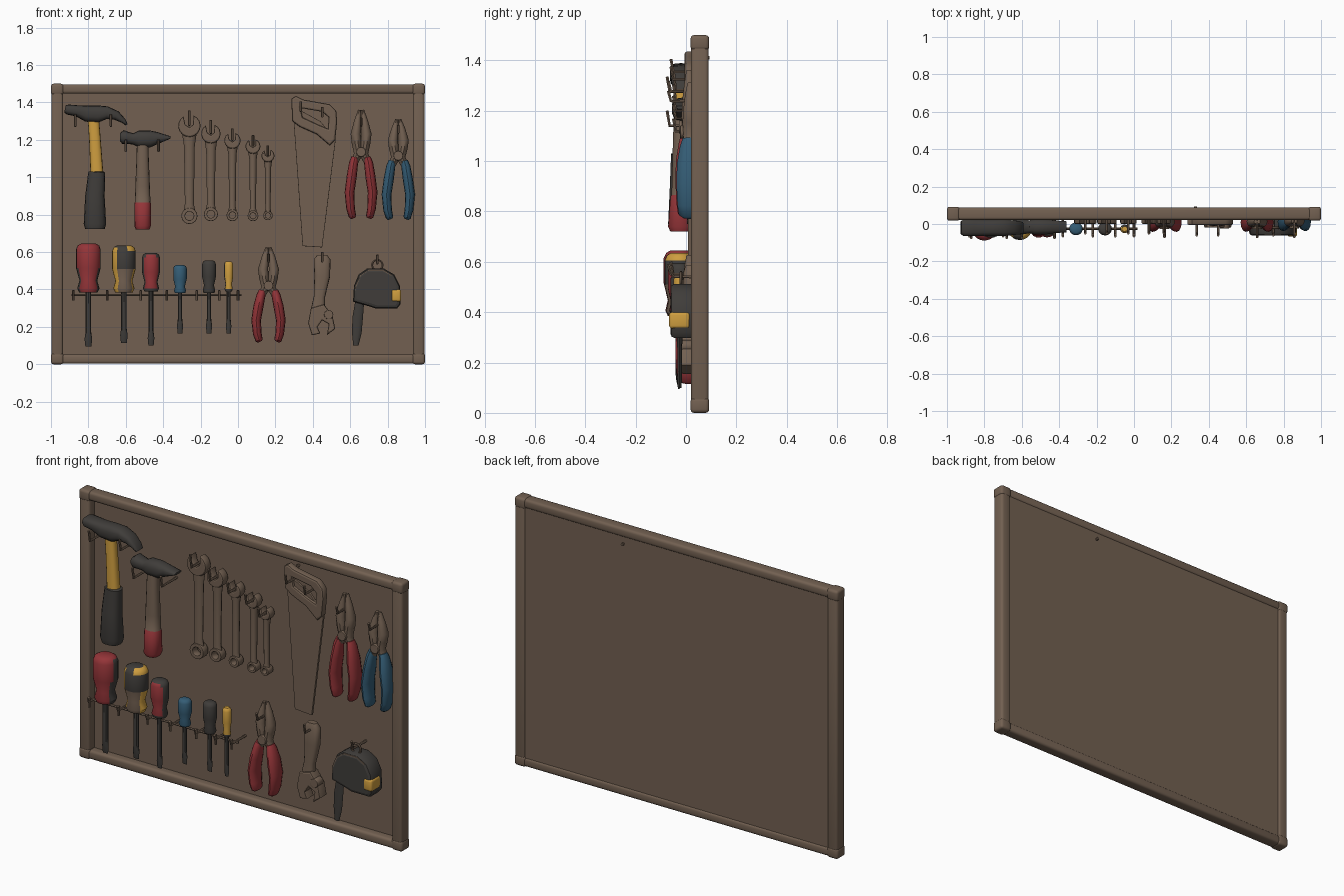
import bpy, bmesh, math
from mathutils import Vector


def colour(name, r, g, b):
    m = bpy.data.materials.new(name)
    m.diffuse_color = (r, g, b, 1)
    return m


BROWN = colour("brown", 0.17, 0.118, 0.083)
DARK = colour("charcoal", 0.05, 0.046, 0.042)
RED = colour("red", 0.30, 0.035, 0.04)
YELLOW = colour("yellow", 0.62, 0.34, 0.05)
BLUE = colour("blue", 0.035, 0.11, 0.18)
PANEL_Y = 0.066


def finish(ob, mats, rule=None):
    ob.data.materials.clear()
    for m in mats:
        ob.data.materials.append(m)
    for p in ob.data.polygons:
        p.material_index = rule(p) if rule else 0
    bpy.ops.object.select_all(action='DESELECT')
    ob.select_set(True)
    bpy.context.view_layer.objects.active = ob
    bpy.ops.object.shade_smooth_by_angle(angle=math.radians(40))
    return ob


def from_bmesh(name, bm, mats, rule=None):
    bmesh.ops.recalc_face_normals(bm, faces=bm.faces)
    me = bpy.data.meshes.new(name)
    bm.to_mesh(me)
    bm.free()
    ob = bpy.data.objects.new(name, me)
    bpy.context.collection.objects.link(ob)
    return finish(ob, mats, rule)


def box(name, lo, hi, mat, bevel=0.0):
    bm = bmesh.new()
    bmesh.ops.create_cube(bm, size=1)
    for v in bm.verts:
        v.co = [lo[i] + (v.co[i] + 0.5) * (hi[i] - lo[i]) for i in range(3)]
    if bevel:
        bmesh.ops.bevel(bm, geom=bm.edges[:], offset=bevel, segments=3, profile=0.5, affect='EDGES')
    return from_bmesh(name, bm, [mat])


def loft(name, stations, mats, y=-0.02, n=14, power=1.0, rule=None):
    """Oval rings (x, z, half width, half depth) swept along a path in the xz plane."""
    bm = bmesh.new()
    rings = []
    for i, (x, z, w, d) in enumerate(stations):
        a, b = stations[max(i - 1, 0)], stations[min(i + 1, len(stations) - 1)]
        t = Vector((b[0] - a[0], b[1] - a[1])).normalized()
        ring = []
        for k in range(n):
            c, s = math.cos(k * math.tau / n), math.sin(k * math.tau / n)
            u = w * math.copysign(abs(c) ** power, c)
            v = d * math.copysign(abs(s) ** power, s)
            ring.append(bm.verts.new((x - t.y * u, y + v, z + t.x * u)))
        rings.append(ring)
    for r, q in zip(rings, rings[1:]):
        for k in range(n):
            bm.faces.new((r[k], r[(k + 1) % n], q[(k + 1) % n], q[k]))
    bm.faces.new(rings[0])
    bm.faces.new(rings[-1])
    return from_bmesh(name, bm, mats, rule)


def to_mesh(name, cu, mat):
    ob = bpy.data.objects.new(name, cu)
    bpy.context.collection.objects.link(ob)
    bpy.ops.object.select_all(action='DESELECT')
    ob.select_set(True)
    bpy.context.view_layer.objects.active = ob
    bpy.ops.object.convert(target='MESH')
    return finish(bpy.context.view_layer.objects.active, [mat])


def plate(name, loops, y0, y1, mat, bevel=0.005):
    """Filled outline (later loops are holes) in the xz plane, from y0 to y1."""
    cu = bpy.data.curves.new(name, 'CURVE')
    cu.dimensions, cu.fill_mode = '2D', 'BOTH'
    cu.extrude = (y1 - y0) / 2 - bevel
    cu.bevel_depth, cu.offset, cu.bevel_resolution = bevel, -bevel, 1
    for pts in loops:
        sp = cu.splines.new('POLY')
        sp.points.add(len(pts) - 1)
        for p, (x, z) in zip(sp.points, pts):
            p.co = (x, z, 0, 1)
        sp.use_cyclic_u = True
    ob = to_mesh(name, cu, mat)
    ob.rotation_euler.x = math.pi / 2
    ob.location.y = (y0 + y1) / 2
    return ob


def tube(name, pts, r, mat, closed=False):
    cu = bpy.data.curves.new(name, 'CURVE')
    cu.dimensions, cu.bevel_depth, cu.bevel_resolution, cu.use_fill_caps = '3D', r, 1, True
    sp = cu.splines.new('POLY')
    sp.points.add(len(pts) - 1)
    for p, co in zip(sp.points, pts):
        p.co = (*co, 1)
    sp.use_cyclic_u = closed
    return to_mesh(name, cu, mat)


def peg(x, z, reach=-0.05, rise=0.045):
    tube("hook", [(x, PANEL_Y + 0.01, z), (x, reach, z), (x, reach - 0.01, z + rise)], 0.007, BROWN)


def circle(x, z, r, n=16, a0=0, a1=360):
    angles = [math.radians(a0 + (a1 - a0) * i / n) for i in range(n if a1 - a0 == 360 else n + 1)]
    return [(x + r * math.cos(a), z + r * math.sin(a)) for a in angles]


# Board and rounded frame
box("back_panel", (-0.96, PANEL_Y, 0.03), (0.96, 0.082, 1.47), BROWN)
for s in (-1, 1):
    a, b = sorted((s * 0.935, s * 0.997))
    box("side_rail", (a, 0.02, 0.03), (b, 0.09, 1.47), BROWN, 0.014)
    a, b = sorted((s * 0.932, s))
    for z in (0, 1.44):
        box("corner_cap", (a, 0.018, z), (b, 0.092, z + 0.06), BROWN, 0.014)
for z in (0.003, 1.447):
    box("cross_rail", (-0.96, 0.022, z), (0.96, 0.088, z + 0.05), BROWN, 0.014)
tube("back_pin", [(0.33, 0.05, 1.41), (0.33, 0.094, 1.41)], 0.008, BROWN)

# Claw hammer
loft("claw_hammer_handle", [(-0.775, 1.34, 0.03, 0.025), (-0.765, 1.2, 0.031, 0.027), (-0.755, 1.03, 0.034, 0.03),
     (-0.755, 1.028, 0.045, 0.04), (-0.765, 0.9, 0.052, 0.045), (-0.765, 0.75, 0.06, 0.052),
     (-0.765, 0.722, 0.052, 0.045)], [YELLOW, DARK], power=0.8, rule=lambda p: int(p.center.z < 1.035))
loft("claw_hammer_head", [(-0.925, 1.365, 0.02, 0.035), (-0.91, 1.362, 0.027, 0.045), (-0.86, 1.355, 0.03, 0.045),
     (-0.81, 1.34, 0.043, 0.045), (-0.75, 1.338, 0.046, 0.045), (-0.70, 1.345, 0.034, 0.045),
     (-0.65, 1.33, 0.025, 0.04), (-0.61, 1.3, 0.013, 0.035), (-0.595, 1.28, 0.006, 0.03)], [DARK], power=0.7)
for x in (-0.87, -0.68):
    peg(x, 1.275, -0.065, 0.06)

# Second hammer
loft("small_hammer_handle", [(-0.51, 1.2, 0.03, 0.025), (-0.51, 1.1, 0.033, 0.03), (-0.51, 0.95, 0.039, 0.034),
     (-0.51, 0.865, 0.042, 0.036), (-0.51, 0.86, 0.044, 0.04), (-0.51, 0.74, 0.044, 0.05),
     (-0.51, 0.72, 0.036, 0.04)], [BROWN, RED], y=-0.022, power=0.85, rule=lambda p: int(p.center.z < 0.864))
loft("small_hammer_head", [(-0.63, 1.215, 0.022, 0.035), (-0.615, 1.215, 0.037, 0.042), (-0.59, 1.21, 0.032, 0.04),
     (-0.56, 1.205, 0.03, 0.035), (-0.53, 1.205, 0.045, 0.042), (-0.47, 1.205, 0.045, 0.042),
     (-0.43, 1.21, 0.032, 0.035), (-0.36, 1.213, 0.006, 0.03)], [DARK], y=-0.015, power=0.8)
for x in (-0.6, -0.425):
    peg(x, 1.14, -0.065, 0.06)

# Graduated combination wrenches: x, top, bottom, head radius
for x, top, low, r in ((-0.26, 1.335, 0.75, 0.06), (-0.145, 1.285, 0.765, 0.052), (-0.03, 1.24, 0.765, 0.044),
                       (0.08, 1.205, 0.765, 0.04), (0.16, 1.15, 0.77, 0.035)):
    hz, q = top - r, r * 0.72
    jaw = circle(x, hz, r, 14, 122, 428) + [(x + 0.32 * r, hz + 0.1 * r), (x, hz - 0.15 * r), (x - 0.36 * r, hz + 0.1 * r)]
    plate("wrench_jaw", [jaw], 0.0, 0.05, BROWN, 0.008)
    loft("wrench_shaft", [(x, hz - r * 0.6, r * 0.66, 0.02), (x, hz - 1.8 * r, r * 0.48, 0.018),
         (x, low + 2.5 * q, r * 0.4, 0.017), (x, low + 1.6 * q, r * 0.52, 0.018)], [BROWN], y=0.026, n=10)
    plate("wrench_ring", [circle(x, low + q, q), circle(x, low + q, q * 0.55, 10)], 0.003, 0.05, BROWN, 0.004)
    peg(x, hz + 0.1 * r, -0.04, r + 0.015)

# Hand saw
plate("saw_blade", [[(0.292, 1.38), (0.345, 0.632), (0.45, 0.625), (0.522, 1.2), (0.44, 1.3)]], 0.008, 0.022, BROWN, 0.002)
plate("saw_handle", [[(0.285, 1.42), (0.31, 1.435), (0.35, 1.415), (0.49, 1.39), (0.525, 1.355), (0.53, 1.3),
                      (0.52, 1.2), (0.49, 1.17), (0.42, 1.23), (0.33, 1.27), (0.29, 1.3)],
                     [(0.335, 1.37), (0.45, 1.35), (0.485, 1.32), (0.48, 1.26), (0.43, 1.28), (0.345, 1.32)]],
      -0.006, 0.036, BROWN, 0.01)
for x, z in ((0.335, 1.355), (0.45, 1.325)):
    peg(x, z, -0.05, 0.05)


# Pliers: centre x, tip, pivot, handle end, half spread, colour
def pliers(name, x, tip, piv, low, spread, mat, y):
    h, g = tip - piv, piv - low
    for s in (-1, 1):
        loft(name + "_jaw", [(x + s * 0.008, tip, 0.008, 0.012), (x + s * 0.018, tip - 0.25 * h, 0.019, 0.022),
             (x + s * 0.029, tip - 0.55 * h, 0.027, 0.03), (x + s * 0.024, tip - 0.75 * h, 0.026, 0.032),
             (x + s * 0.014, piv, 0.024, 0.03), (x + s * 0.034, piv - 0.12 * g, 0.02, 0.026)], [BROWN], y=y + 0.005, n=10)
        loft(name + "_grip", [(x + s * 0.032, piv - 0.05 * g, 0.019, 0.026), (x + s * 0.04, piv - 0.14 * g, 0.024, 0.036),
             (x + s * (spread - 0.012), piv - 0.35 * g, 0.027, 0.048), (x + s * spread, piv - 0.6 * g, 0.026, 0.05),
             (x + s * (spread - 0.006), piv - 0.85 * g, 0.023, 0.046), (x + s * (spread - 0.016), piv - 0.97 * g, 0.02, 0.04),
             (x + s * (spread - 0.02), low, 0.012, 0.025)], [mat], y=y, n=12)
    plate(name + "_pivot", [circle(x, piv + 0.01, 0.026, 12)], y - 0.036, y, BROWN, 0.004)
    peg(x, tip - 0.35 * h, -0.06, 0.04)


pliers("red_pliers", 0.658, 1.36, 1.125, 0.78, 0.062, RED, 0.008)
pliers("blue_pliers", 0.857, 1.31, 1.105, 0.775, 0.063, BLUE, 0.012)
pliers("long_red_pliers", 0.163, 0.625, 0.41, 0.12, 0.066, RED, 0.008)

# Screwdriver rack
tube("rack_bar", [(-0.89, -0.025, 0.37), (0.02, -0.025, 0.37)], 0.006, BROWN)
for x in (-0.88, -0.70, -0.52, -0.38, -0.22, -0.1, 0.0):
    tube("rack_arm", [(x, PANEL_Y, 0.37), (x, -0.06, 0.37), (x, -0.065, 0.395)], 0.007, BROWN)
    tube("rack_stop", [(x, -0.055, 0.34), (x, -0.055, 0.395)], 0.007, BROWN)


# Screwdriver handle patterns, chosen by face direction and height
def red_strip(p):
    return int(p.normal.y < -0.6 or (p.center.z > 0.5 and p.normal.y < -0.3) or p.center.z > 0.63)


def yellow_patches(p):
    n, z = p.normal, p.center.z
    if n.x < -0.5 or (n.x > 0.7 and z < 0.48) or (z > 0.615 and n.x > 0.2):
        return 1
    return 2 if z < 0.5 and n.y < -0.6 else 0


def red_front(p):
    return int(p.normal.y < -0.7 and p.center.z > 0.42)


def yellow_top(p):
    return int(p.normal.y < 0.4 and p.center.z > 0.41 and p.normal.x > -0.85)


# Screwdrivers: x, handle top, handle bottom, blade tip, radius, colours, face rule
for x, top, low, tip, r, mats, rule in (
        (-0.80, 0.645, 0.385, 0.095, 0.066, [DARK, RED], red_strip),
        (-0.61, 0.635, 0.385, 0.115, 0.063, [DARK, YELLOW, BROWN], yellow_patches),
        (-0.465, 0.595, 0.39, 0.1, 0.048, [DARK, RED], red_front),
        (-0.31, 0.53, 0.38, 0.165, 0.036, [BLUE], None),
        (-0.155, 0.555, 0.38, 0.165, 0.037, [DARK], None),
        (-0.05, 0.55, 0.39, 0.165, 0.024, [DARK, YELLOW], yellow_top)):
    h = top - low
    loft("screwdriver_handle", [(x, top, r * 0.6, r * 0.55), (x, top - 0.04 * h, r * 0.88, r * 0.8),
         (x, top - 0.12 * h, r, r * 0.95), (x, top - 0.5 * h, r, r * 0.95), (x, top - 0.76 * h, r * 0.72, r * 0.7),
         (x, low + 0.08 * h, r * 0.9, r * 0.85), (x, low, r * 0.75, r * 0.7)], mats, y=-0.026, n=20, rule=rule)
    s = 0.008 + r * 0.1
    loft("screwdriver_blade", [(x, low + 0.01, s, s), (x, tip + 0.08, s, s), (x, tip + 0.04, s * 1.4, s * 0.8),
         (x, tip, s * 1.1, 0.003)], [DARK], y=-0.028, n=8)

# Adjustable wrench
loft("adjustable_handle", [(0.45, 0.585, 0.026, 0.018), (0.45, 0.56, 0.045, 0.026), (0.45, 0.47, 0.042, 0.028),
     (0.435, 0.36, 0.03, 0.024), (0.425, 0.27, 0.04, 0.028)], [BROWN], y=0.016, power=0.7)
plate("adjustable_jaw", [[(0.39, 0.3), (0.46, 0.32), (0.505, 0.26), (0.52, 0.19), (0.475, 0.155), (0.485, 0.215),
                          (0.45, 0.235), (0.425, 0.2), (0.44, 0.165), (0.395, 0.155), (0.375, 0.22)]],
      -0.02, 0.045, BROWN, 0.008)
plate("adjustable_screw", [circle(0.485, 0.265, 0.025, 10)], -0.025, 0.03, BROWN, 0.004)
peg(0.45, 0.55, -0.05, 0.05)

# Tape measure with strap and hanging ring
plate("tape_case", [[(0.615, 0.335), (0.62, 0.42), (0.645, 0.48), (0.69, 0.512), (0.78, 0.512), (0.835, 0.48),
                     (0.865, 0.42), (0.868, 0.32), (0.85, 0.297), (0.74, 0.297), (0.7, 0.31)]], -0.062, 0.045, DARK, 0.018)
tube("tape_trim", [(0.63, -0.044, 0.36), (0.636, -0.048, 0.42), (0.66, -0.048, 0.47), (0.7, -0.048, 0.497),
                   (0.775, -0.048, 0.497), (0.82, -0.048, 0.47)], 0.014, BROWN)
box("tape_lock", (0.82, -0.067, 0.335), (0.872, 0.015, 0.4), YELLOW, 0.012)
loft("tape_strap", [(0.65, 0.33, 0.024, 0.012), (0.64, 0.25, 0.028, 0.01), (0.635, 0.17, 0.026, 0.01),
     (0.63, 0.1, 0.014, 0.008)], [DARK], y=-0.025, n=10)
tube("tape_ring", [(x, -0.02, z) for x, z in circle(0.745, 0.53, 0.028)], 0.006, BROWN, True)
peg(0.745, 0.54, -0.05, 0.045)
